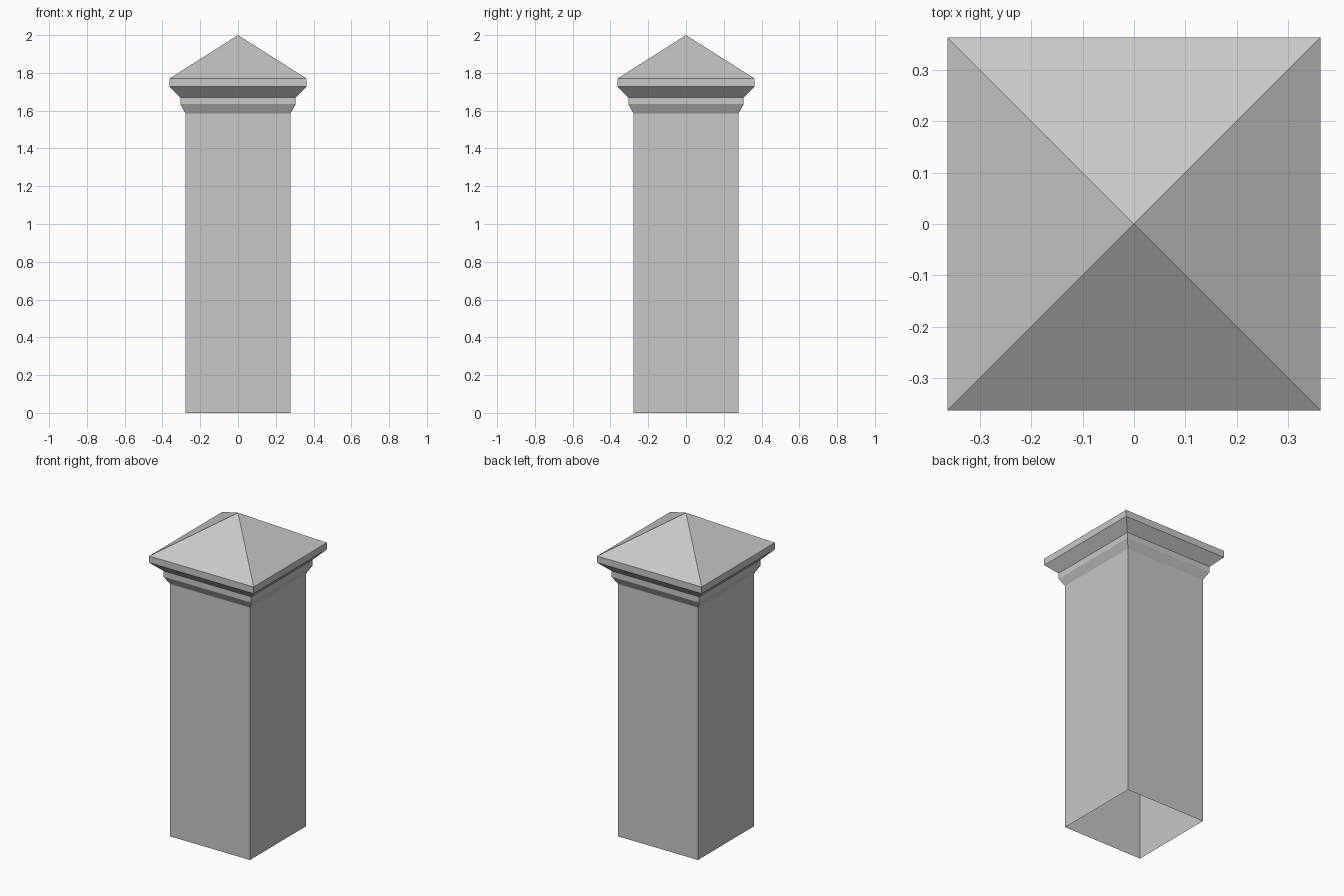
import bpy
import bmesh

# Remove the default cube
cube = bpy.data.objects.get("Cube")
if cube:
    bpy.data.objects.remove(cube, do_unlink=True)

# Single stone colour
stone = bpy.data.materials.new("grey_stone")
stone.use_nodes = True
COLOUR = (0.58, 0.58, 0.58, 1)
stone.diffuse_color = COLOUR
stone.node_tree.nodes["Principled BSDF"].inputs["Base Color"].default_value = COLOUR


def square_shell(name, profile):
    """Open square shell swept through (half width, height) pairs; zero width makes a tip."""
    bm = bmesh.new()
    rings = []
    for half, z in profile:
        if half == 0:
            rings.append([bm.verts.new((0, 0, z))] * 4)
        else:
            rings.append([bm.verts.new((sx * half, sy * half, z))
                          for sx, sy in ((-1, -1), (1, -1), (1, 1), (-1, 1))])
    for low, high in zip(rings, rings[1:]):
        for i in range(4):
            j = (i + 1) % 4
            corners = [low[i], low[j], high[j], high[i]]
            bm.faces.new(list(dict.fromkeys(corners)))
    mesh = bpy.data.meshes.new(name)
    bm.to_mesh(mesh)
    bm.free()
    mesh.materials.append(stone)
    obj = bpy.data.objects.new(name, mesh)
    bpy.context.collection.objects.link(obj)
    return obj


SHAFT, COLLAR, CAP = 0.278, 0.305, 0.363

# Hollow shaft, open at the bottom
square_shell("shaft", [(SHAFT, 0), (SHAFT, 1.585)])

# Moulding flaring out under the cap
square_shell("collar_moulding", [(SHAFT, 1.585), (COLLAR, 1.634), (COLLAR, 1.67)])

# Cap with sloped underside, upright rim and pyramid roof
square_shell("cap", [(COLLAR, 1.67), (CAP, 1.728), (CAP, 1.77), (0, 2)])
